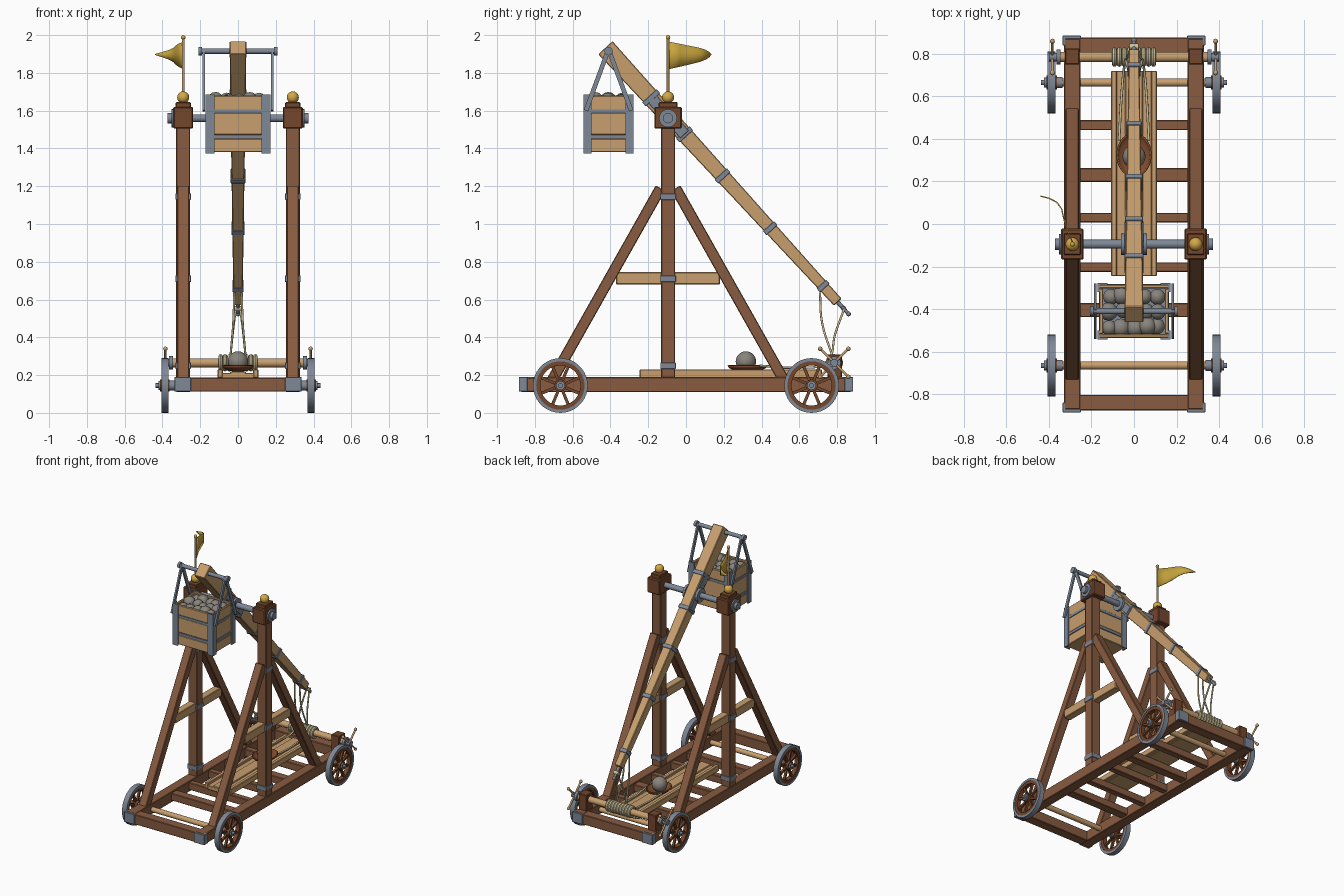
import bpy, bmesh, math, random
from mathutils import Vector, Matrix

if "Cube" in bpy.data.objects:
    bpy.data.objects.remove(bpy.data.objects["Cube"])
random.seed(4)

def material(name, r, g, b):
    m = bpy.data.materials.new(name)
    lin = lambda c: (c / 255 / 12.92) if c < 10 else ((c / 255 + 0.055) / 1.055) ** 2.4
    m.diffuse_color = (lin(r), lin(g), lin(b), 1)
    m.use_nodes = True
    m.node_tree.nodes["Principled BSDF"].inputs["Base Color"].default_value = m.diffuse_color
    return m

BROWN = material("brown timber", 136, 91, 64)
DARK = material("dark timber", 116, 70, 44)
LIGHT = material("light timber", 200, 159, 110)
METAL = material("iron", 126, 136, 150)
STONE = material("stone", 136, 131, 124)
GOLD = material("gold", 212, 168, 72)
ROPE = material("rope", 208, 196, 156)
LEATHER = material("leather", 128, 76, 46)
FLAG = material("flag cloth", 200, 164, 62)

def finish(name, bm, mat, smooth=False, bevel=0):
    bmesh.ops.recalc_face_normals(bm, faces=bm.faces)
    me = bpy.data.meshes.new(name)
    bm.to_mesh(me)
    bm.free()
    me.materials.append(mat)
    o = bpy.data.objects.new(name, me)
    bpy.context.collection.objects.link(o)
    if smooth:
        for p in me.polygons:
            p.use_smooth = True
        me.set_sharp_from_angle(angle=math.radians(40))
    if bevel:
        b = o.modifiers.new("bevel", "BEVEL")
        b.width, b.segments = bevel, 1
    return o

def beam(name, p0, p1, w, d, mat, w1=None, d1=None, bevel=0.004):
    """Square bar from p0 to p1 (in a yz plane): w along x, d across, optional taper."""
    p0, p1 = Vector(p0), Vector(p1)
    ax = (p1 - p0).normalized()
    n = ax.cross(Vector((1, 0, 0))).normalized()
    bm = bmesh.new()
    rings = []
    for p, a, b in ((p0, w, d), (p1, w1 or w, d1 or d)):
        rings.append([bm.verts.new(p + Vector((sx * a / 2, 0, 0)) + n * (sy * b / 2))
                      for sx, sy in ((-1, -1), (1, -1), (1, 1), (-1, 1))])
    bm.faces.new(rings[0])
    bm.faces.new(rings[1])
    for i in range(4):
        j = (i + 1) % 4
        bm.faces.new((rings[0][i], rings[0][j], rings[1][j], rings[1][i]))
    return finish(name, bm, mat, bevel=bevel)

def box(name, x, y, z, mat, bevel=0.004):
    """Box from (min, max) ranges."""
    yc = (y[0] + y[1]) / 2
    xc = (x[0] + x[1]) / 2
    return beam(name, (xc, yc, z[0]), (xc, yc, z[1]), x[1] - x[0], y[1] - y[0], mat, bevel=bevel)

def rod(name, p0, p1, r, mat, r1=None, seg=20):
    p0, p1 = Vector(p0), Vector(p1)
    v = p1 - p0
    bm = bmesh.new()
    M = Matrix.Translation((p0 + p1) / 2) @ v.to_track_quat('Z', 'Y').to_matrix().to_4x4()
    bmesh.ops.create_cone(bm, cap_ends=True, segments=seg, radius1=r,
                          radius2=r if r1 is None else r1, depth=v.length, matrix=M)
    return finish(name, bm, mat, smooth=True)

def ball(name, c, r, mat, seg=20):
    bm = bmesh.new()
    bmesh.ops.create_uvsphere(bm, u_segments=seg, v_segments=seg // 2, radius=r,
                              matrix=Matrix.Translation(c))
    return finish(name, bm, mat, smooth=True)

def lathe_x(name, c, profile, mat, seg=36, closed=True):
    """Revolve (x, radius) points about the x axis through c."""
    bm = bmesh.new()
    rings = [[bm.verts.new((c[0] + px, c[1] + r * math.cos(a), c[2] + r * math.sin(a)))
              for a in (2 * math.pi * k / seg for k in range(seg))] for px, r in profile]
    for i in range(len(rings) if closed else len(rings) - 1):
        A, B = rings[i], rings[(i + 1) % len(rings)]
        for k in range(seg):
            bm.faces.new((A[k], A[(k + 1) % seg], B[(k + 1) % seg], B[k]))
    return finish(name, bm, mat, smooth=True)

def rope(name, pts, r=0.006):
    cu = bpy.data.curves.new(name, 'CURVE')
    cu.dimensions, cu.bevel_depth, cu.bevel_resolution, cu.resolution_u = '3D', r, 2, 6
    s = cu.splines.new('BEZIER')
    s.bezier_points.add(len(pts) - 1)
    for bp, p in zip(s.bezier_points, pts):
        bp.co = p
        bp.handle_left_type = bp.handle_right_type = 'AUTO'
    cu.materials.append(ROPE)
    o = bpy.data.objects.new(name, cu)
    bpy.context.collection.objects.link(o)

PY = -0.095   # post position
# Base frame: end beams and slats
for y in (-0.84, 0.84):
    box("end_beam", (-0.33, 0.33), (y - 0.037, y + 0.037), (0.112, 0.187), BROWN)
for y, w in ((0.465, 0.048), (0.23, 0.066), (0.03, 0.045), (-0.203, 0.045), (-0.405, 0.066)):
    box("base_slat", (-0.26, 0.26), (y - w / 2, y + w / 2), (0.125, 0.18), BROWN)
# Trough
box("trough_floor", (-0.085, 0.085), (-0.245, 0.72), (0.18, 0.212), LIGHT)
box("trough_centre_plank", (-0.042, 0.042), (-0.245, 0.72), (0.205, 0.22), LIGHT)
for s in (-1, 1):
    box("trough_side", tuple(sorted((s * 0.08, s * 0.108))), (-0.245, 0.72), (0.185, 0.23), LIGHT)

for s in (-1, 1):
    X = s * 0.29
    span = lambda a, b: tuple(sorted((s * a, s * b)))
    box("side_rail", (X - 0.038, X + 0.038), (-0.872, 0.872), (0.11, 0.19), BROWN)
    for e in (-1, 1):
        # Iron corner plates
        box("corner_plate_end", span(0.25, 0.335), tuple(sorted((e * 0.87, e * 0.885))), (0.113, 0.19), METAL, 0.002)
        box("corner_plate_side", span(0.32, 0.336), tuple(sorted((e * 0.84, e * 0.885))), (0.113, 0.19), METAL, 0.002)
        # Diagonal braces
        beam("brace", (X, PY + e * 0.615, 0.17), (X, PY + e * 0.04, 1.19), 0.062, 0.058, BROWN)
        # Wheels
        cx, cy, cz = s * 0.387, e * 0.665, 0.145
        lathe_x("wheel_tyre", (cx, cy, cz), [(-.019, .145), (.019, .145), (.019, .128), (-.019, .128)], METAL)
        lathe_x("wheel_rim", (cx, cy, cz), [(-.016, .13), (.016, .13), (.016, .106), (-.016, .106)], DARK)
        for k in range(8):
            a = k * math.pi / 4 + math.pi / 8
            d = Vector((0, math.cos(a), math.sin(a)))
            c = Vector((cx, cy, cz))
            beam("wheel_spoke", c + d * 0.02, c + d * 0.112, 0.016, 0.016, DARK, bevel=0)
        rod("wheel_hub", (s * 0.362, cy, cz), (s * 0.412, cy, cz), 0.032, DARK)
        rod("hub_cap", (s * 0.408, cy, cz), (s * 0.422, cy, cz), 0.024, METAL)
        rod("axle_end", (s * 0.42, cy, cz), (s * 0.437, cy, cz), 0.012, METAL)
        rod("hub_washer", (s * 0.335, cy, cz), (s * 0.362, cy, cz), 0.026, METAL)
    # Post with iron bands, cap and finial
    box("post", (X - 0.037, X + 0.037), (PY - 0.037, PY + 0.037), (0.185, 1.52), BROWN)
    for z in (0.25, 0.71, 1.145):
        box("post_band", (X - 0.041, X + 0.041), (PY - 0.041, PY + 0.041), (z - 0.017, z + 0.017), METAL, 0.002)
    box("post_cap", (X - 0.053, X + 0.053), (PY - 0.073, PY + 0.073), (1.505, 1.62), DARK, 0.006)
    box("post_cap_top", (X - 0.04, X + 0.04), (PY - 0.05, PY + 0.05), (1.615, 1.645), DARK)
    ball("finial", (X, PY, 1.67), 0.032, GOLD)
    box("side_tie", (X - 0.028, X + 0.028), (-0.37, 0.18), (0.68, 0.745), LIGHT)
    # Pivot fittings
    rod("pivot_flange", (s * 0.342, PY, 1.56), (s * 0.353, PY, 1.56), 0.048, METAL)
    rod("pivot_nut", (s * 0.35, PY, 1.56), (s * 0.372, PY, 1.56), 0.027, METAL)
    rod("pivot_collar", (s * 0.044, PY, 1.56), (s * 0.062, PY, 1.56), 0.05, METAL)
    # Windlass support, disc and handles
    box("windlass_support", (X - 0.034, X + 0.034), (0.75, 0.825), (0.185, 0.31), DARK)
    rod("windlass_disc", (s * 0.345, 0.785, 0.265), (s * 0.365, 0.785, 0.265), 0.035, METAL)
    rod("windlass_boss", (s * 0.365, 0.785, 0.265), (s * 0.4, 0.785, 0.265), 0.02, METAL)
    for k in range(4):
        a = math.pi / 4 + k * math.pi / 2
        p = Vector((s * 0.384, 0.785, 0.265))
        q = p + Vector((0, math.cos(a), math.sin(a))) * 0.105
        rod("windlass_handle", p, q, 0.007, LIGHT, seg=10)
        ball("handle_knob", q, 0.012, LIGHT, 12)

for y in (-0.665, 0.665):
    rod("wheel_axle", (-0.37, y, 0.145), (0.37, y, 0.145), 0.019, LIGHT)
rod("pivot_axle", (-0.35, PY, 1.56), (0.35, PY, 1.56), 0.021, METAL)
rod("windlass_roller", (-0.35, 0.785, 0.265), (0.35, 0.785, 0.265), 0.024, LIGHT)
for i in range(9):
    lathe_x("rope_coil", (-0.092 + i * 0.023, 0.785, 0.265),
            [(0.012 * math.cos(t), 0.034 + 0.012 * math.sin(t)) for t in (k * math.pi / 4 for k in range(8))], ROPE, 24)

# Throwing arm, tapered, with iron bands
PIN = Vector((0, -0.41, 1.915))
D = Vector((0, 0.674, -0.738))
at = lambda t: PIN + D * t
wid = lambda t: 0.088 - 0.04 * t / 1.8
dep = lambda t: 0.102 - 0.047 * t / 1.8
beam("throwing_arm", at(-0.025), at(1.8), wid(0), dep(0), LIGHT, wid(1.8), dep(1.8))
for t in (0.335, 0.597, 0.895, 1.27, 1.685):
    beam("arm_band", at(t - 0.014), at(t + 0.014), wid(t) + 0.01, dep(t) + 0.01, METAL, bevel=0.002)
beam("arm_pivot_plate", at(0.335), at(0.597), wid(0.46) + 0.012, 0.06, METAL, bevel=0.002)
rod("arm_prong", at(1.79), at(1.885), 0.012, METAL, 0.009, 12)
ball("prong_tip", at(1.885), 0.013, METAL, 12)

# Counterweight hanger
rod("hanger_pin", (-0.195, -0.41, 1.915), (0.195, -0.41, 1.915), 0.014, METAL)
for s in (-1, 1):
    rod("hanger_pin_cap", (s * 0.19, -0.41, 1.915), (s * 0.208, -0.41, 1.915), 0.022, METAL)
    for e in (-1, 1):
        beam("hanger_strap", (s * 0.182, -0.41, 1.925), (s * 0.182, -0.41 + e * 0.12, 1.6), 0.012, 0.024, METAL, bevel=0)
# Counterweight crate: planks, floor, iron corners and bands
BX, Y0, Y1 = 0.163, -0.535, -0.285
box("crate_floor", (-BX, BX), (Y0, Y1), (1.38, 1.4), LIGHT)
for z0, z1 in ((1.385, 1.452), (1.472, 1.588), (1.603, 1.68)):
    for ya in (Y0, Y1 - 0.018):
        box("crate_plank", (-BX, BX), (ya, ya + 0.018), (z0, z1), LIGHT)
    for xa in (-BX, BX - 0.018):
        box("crate_side_plank", (xa, xa + 0.018), (Y0 + 0.018, Y1 - 0.018), (z0, z1), LIGHT)
box("crate_lining", (-BX + 0.015, BX - 0.015), (Y0 + 0.015, Y1 - 0.015), (1.39, 1.6), DARK, 0)
for z in (1.462, 1.596):
    box("crate_band", (-BX - 0.002, BX + 0.002), (Y0 - 0.002, Y1 + 0.002), (z - 0.009, z + 0.009), METAL, 0)
for sx in (-1, 1):
    for ye, d in ((Y0, 1), (Y1, -1)):
        xs = tuple(sorted((sx * 0.125, sx * 0.171)))
        box("crate_corner_face", xs, tuple(sorted((ye - d * 0.008, ye + d * 0.002))), (1.372, 1.685), METAL, 0)
        box("crate_corner_side", tuple(sorted((sx * 0.161, sx * 0.171))),
            tuple(sorted((ye - d * 0.008, ye + d * 0.034))), (1.372, 1.685), METAL, 0)
# Stones in the crate
for i in range(5):
    for j in range(3):
        ball("crate_stone", (-0.112 + i * 0.056 + random.uniform(-.008, .008),
             -0.482 + j * 0.072 + random.uniform(-.008, .008), 1.645 + random.uniform(-.012, .012)),
             random.uniform(0.036, 0.046), STONE, 14)

# Sling pouch, shot and ropes
bm = bmesh.new()
bmesh.ops.create_uvsphere(bm, u_segments=28, v_segments=14, radius=1)
bmesh.ops.delete(bm, geom=[v for v in bm.verts if v.co.z > 0.01], context='VERTS')
bmesh.ops.transform(bm, matrix=Matrix.Translation((0, 0.325, 0.25)) @ Matrix.Diagonal((0.083, 0.105, 0.032, 1)), verts=bm.verts)
pouch = finish("sling_pouch", bm, LEATHER, smooth=True)
pouch.modifiers.new("thick", "SOLIDIFY").thickness = 0.008
ball("shot", (0, 0.317, 0.272), 0.054, STONE, 28)
for s in (-1, 1):
    rope("sling_rope", [at(1.85) + Vector((s * 0.012, 0, 0)), (s * 0.028, 0.79, 0.42), (s * 0.045, 0.745, 0.27),
                        (s * 0.06, 0.58, 0.24), (s * 0.07, 0.39, 0.25)])
    rope("draw_rope", [at(1.69) + Vector((s * 0.02, -0.02, -0.03)), (s * 0.025, 0.72, 0.48), (s * 0.04, 0.775, 0.3)])
lathe_x("arm_rope_loop", at(1.845), [(-0.02, 0.014), (0.02, 0.014), (0.02, 0.01), (-0.02, 0.01)], ROPE, 14)

# Pennant on its pole
rod("flag_pole", (-0.29, PY, 1.68), (-0.29, PY, 1.985), 0.007, LIGHT, seg=12)
ball("flag_pole_tip", (-0.29, PY, 1.988), 0.012, GOLD, 12)
path = [(-0.29, -0.09), (-0.315, -0.035), (-0.332, 0.02), (-0.343, 0.07), (-0.365, 0.1), (-0.4, 0.118), (-0.44, 0.128)]
bm = bmesh.new()
cols = []
for i, (x, y) in enumerate(path):
    t = i / (len(path) - 1)
    top, bot = 1.965 - 0.065 * t, 1.82 + 0.075 * t
    cols.append([bm.verts.new((x, y, z)) for z in (bot, (bot + top) / 2, top)])
for a, b in zip(cols, cols[1:]):
    for k in (0, 1):
        bm.faces.new((a[k], b[k], b[k + 1], a[k + 1]))
finish("pennant", bm, FLAG, smooth=True).modifiers.new("thick", "SOLIDIFY").thickness = 0.006
